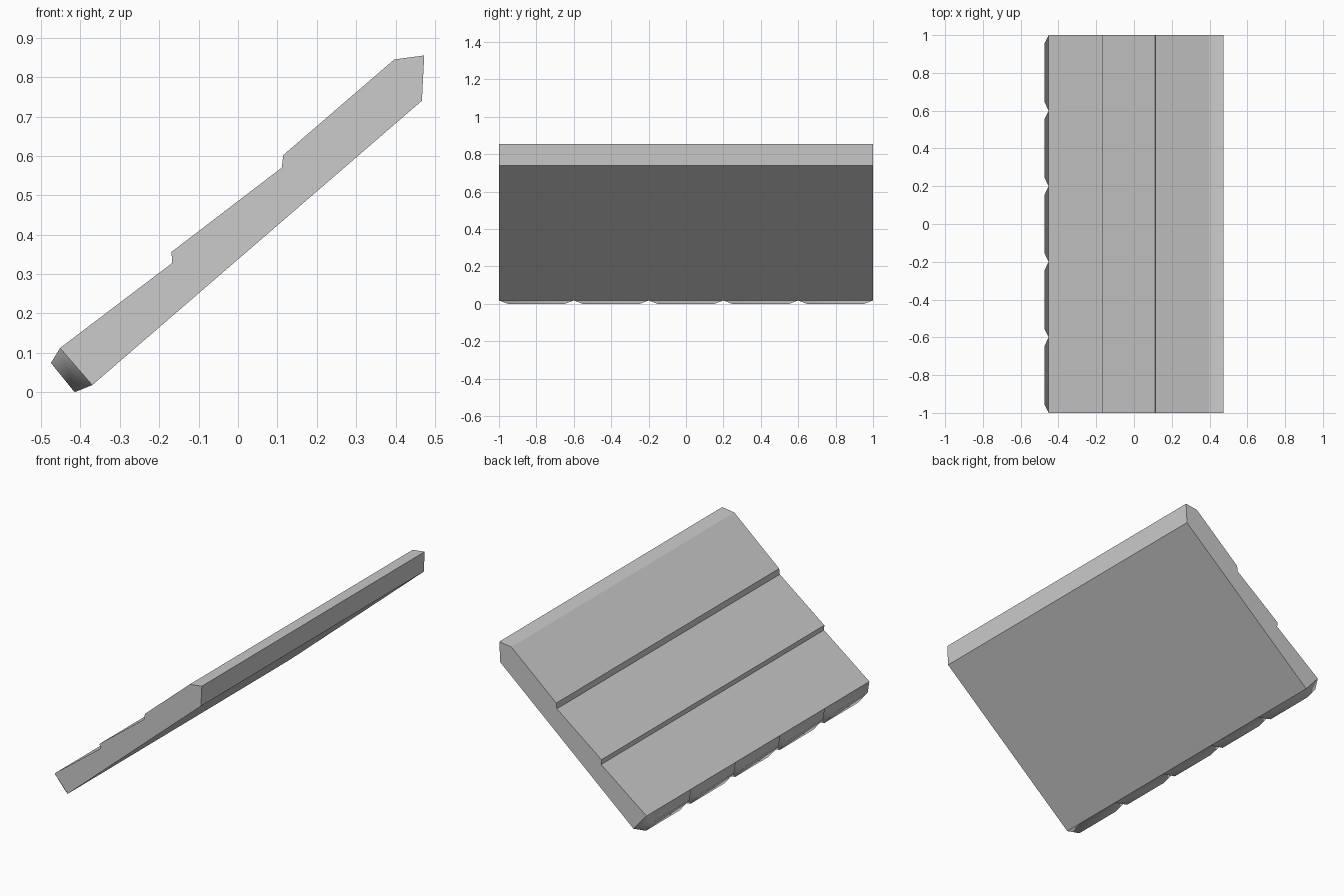
import bpy, bmesh

if "Cube" in bpy.data.objects:
    bpy.data.objects.remove(bpy.data.objects["Cube"])


def make_object(name, bm):
    bmesh.ops.recalc_face_normals(bm, faces=bm.faces)
    mesh = bpy.data.meshes.new(name)
    bm.to_mesh(mesh)
    bm.free()
    obj = bpy.data.objects.new(name, mesh)
    bpy.context.collection.objects.link(obj)
    return obj


# Side profile (x, z): three stepped courses and a bevelled ridge
profile = [(-0.37, 0.018), (0.467, 0.74), (0.473, 0.855), (0.397, 0.845),
           (0.115, 0.602), (0.111, 0.57), (-0.169, 0.356), (-0.167, 0.328),
           (-0.452, 0.112)]
HALF = 1.0
TILES = 5
TILE_W = 2 * HALF / TILES

bm = bmesh.new()
front = [bm.verts.new((x, -HALF, z)) for x, z in profile]
back = [bm.verts.new((x, HALF, z)) for x, z in profile]
bm.faces.new(front)
bm.faces.new(back)
# The last profile edge (the eave) stays open for the tile ends
for i in range(len(profile) - 1):
    bm.faces.new((front[i], front[i + 1], back[i + 1], back[i]))

# Chamfered tile ends along the eave
eave_low, eave_high = profile[0], profile[-1]
tip_low, tip_high = (-0.415, 0.0), (-0.475, 0.074)


def ring(low, high, y, half):
    return [bm.verts.new((p[0], y + s * half, p[1]))
            for p, s in ((low, -1), (low, 1), (high, 1), (high, -1))]


for k in range(TILES):
    y = -HALF + TILE_W * (k + 0.5)
    inner = ring(eave_low, eave_high, y, TILE_W / 2)
    outer = ring(tip_low, tip_high, y, 0.152)
    faces = [bm.faces.new(outer)]
    for i in range(4):
        j = (i + 1) % 4
        faces.append(bm.faces.new((inner[i], inner[j], outer[j], outer[i])))
    for f in faces:
        f.smooth = True

bmesh.ops.remove_doubles(bm, verts=bm.verts, dist=0.0005)
# Keep the slab crisp where it meets the rounded tile ends
for e in bm.edges:
    if any(not f.smooth for f in e.link_faces):
        e.smooth = False
make_object("roof_slab", bm)
